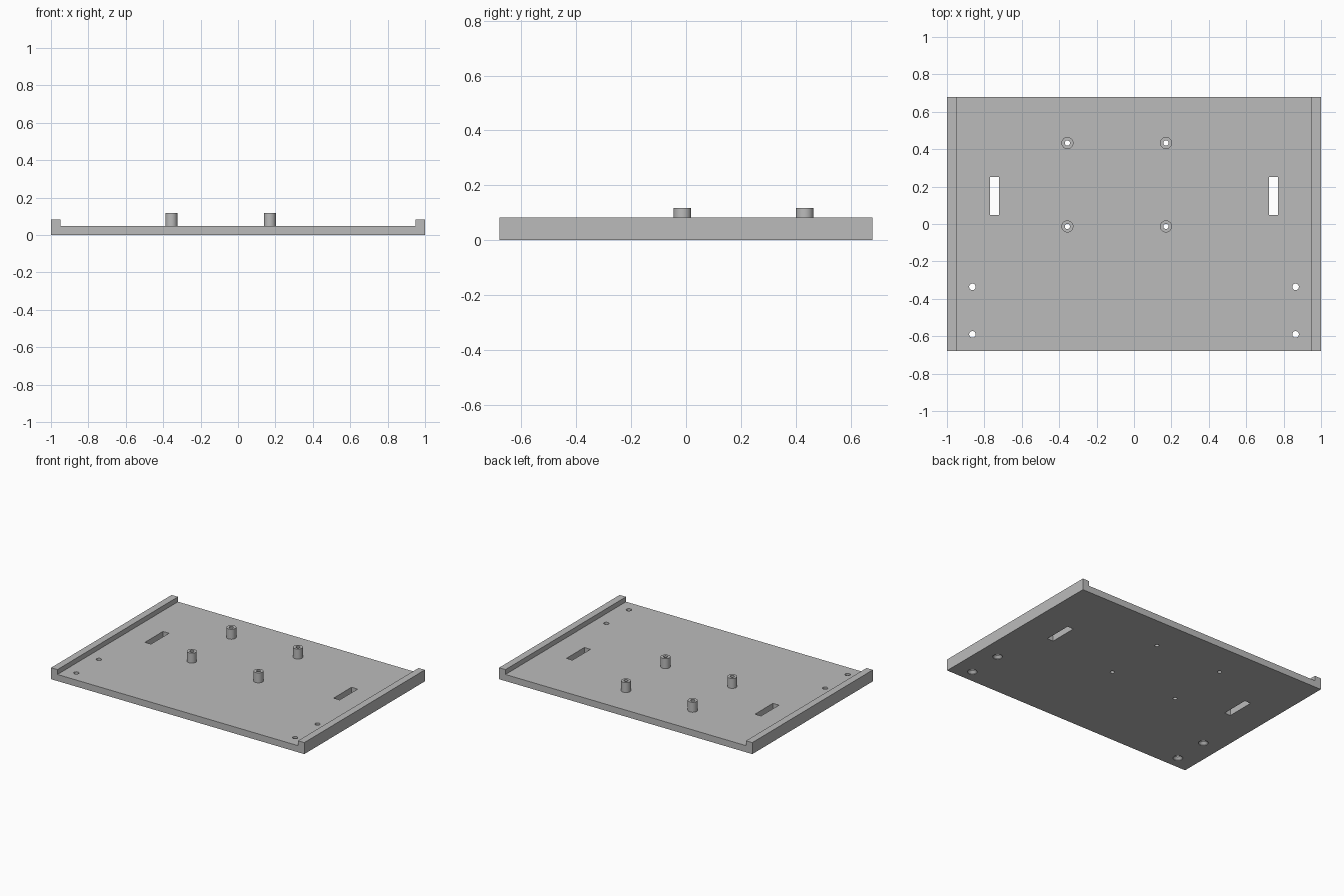
import bpy, bmesh, math

default = bpy.data.objects.get("Cube")
if default:
    bpy.data.objects.remove(default, do_unlink=True)

HALF_X, HALF_Y = 1.0, 0.68
FLOOR, RAIL_TOP, RAIL_W = 0.047, 0.082, 0.05
POST_TOP, POST_R, POST_BORE = 0.118, 0.032, 0.014
SIDES = 32

grey = bpy.data.materials.new("plain grey")
grey.use_nodes = True
colour = (0.5, 0.5, 0.5, 1)
grey.diffuse_color = colour
grey.node_tree.nodes["Principled BSDF"].inputs["Base Color"].default_value = colour


def finish(bm, name):
    bmesh.ops.recalc_face_normals(bm, faces=bm.faces)
    mesh = bpy.data.meshes.new(name)
    bm.to_mesh(mesh)
    bm.free()
    mesh.materials.append(grey)
    obj = bpy.data.objects.new(name, mesh)
    bpy.context.collection.objects.link(obj)
    return obj


def smooth(obj):
    bpy.ops.object.select_all(action="DESELECT")
    obj.select_set(True)
    bpy.context.view_layer.objects.active = obj
    bpy.ops.object.shade_smooth_by_angle(angle=math.radians(35))


def lathe(bm, profile, x, y, closed=False):
    """Turn (radius, z) points about a vertical axis; cap the ends unless closed."""
    rings = []
    for r, z in profile:
        angles = [2 * math.pi * i / SIDES for i in range(SIDES)]
        rings.append([bm.verts.new((x + r * math.cos(a), y + r * math.sin(a), z))
                      for a in angles])
    pairs = list(zip(rings, rings[1:]))
    if closed:
        pairs.append((rings[-1], rings[0]))
    else:
        bm.faces.new(rings[0])
        bm.faces.new(rings[-1])
    for low, high in pairs:
        for i in range(SIDES):
            j = (i + 1) % SIDES
            bm.faces.new((low[i], low[j], high[j], high[i]))


# Base plate with a raised rail along each side
inner = HALF_X - RAIL_W
right_half = [(HALF_X, 0), (HALF_X, RAIL_TOP), (inner, RAIL_TOP), (inner, FLOOR)]
outline = right_half + [(-x, z) for x, z in reversed(right_half)]
bm = bmesh.new()
face = bm.faces.new([bm.verts.new((x, -HALF_Y, z)) for x, z in outline])
side = bmesh.ops.extrude_face_region(bm, geom=[face])
bmesh.ops.translate(bm, vec=(0, 2 * HALF_Y, 0),
                    verts=[v for v in side["geom"] if isinstance(v, bmesh.types.BMVert)])
plate = finish(bm, "base_plate")

# Cutter for slots, countersunk screw holes and post bores
post_spots = [(x, y) for x in (-0.356, 0.171) for y in (-0.013, 0.433)]
bm = bmesh.new()
for sx in (-1, 1):
    slot = bmesh.ops.create_cube(bm, size=1)["verts"]
    bmesh.ops.scale(bm, vec=(0.048, 0.203, 0.3), verts=slot)
    bmesh.ops.translate(bm, vec=(sx * 0.745, 0.15, 0), verts=slot)
    for y in (-0.59, -0.336):
        lathe(bm, [(0.032, -0.05), (0.032, 0.004), (0.0175, 0.02), (0.0175, 0.1)],
              sx * 0.864, y)
for x, y in post_spots:
    lathe(bm, [(POST_BORE, -0.05), (POST_BORE, 0.1)], x, y)
cutter = finish(bm, "hole_cutter")
cutter.hide_render = True

cut = plate.modifiers.new("holes", "BOOLEAN")
cut.operation = "DIFFERENCE"
cut.solver = "EXACT"
cut.object = cutter
bpy.context.view_layer.objects.active = plate
bpy.ops.object.modifier_apply(modifier=cut.name)
bpy.data.objects.remove(cutter, do_unlink=True)
smooth(plate)

# Hollow mounting posts
for n, (x, y) in enumerate(post_spots, 1):
    bm = bmesh.new()
    lathe(bm, [(POST_R, FLOOR), (POST_R, POST_TOP),
               (POST_BORE, POST_TOP), (POST_BORE, FLOOR)], x, y, closed=True)
    smooth(finish(bm, f"mounting_post_{n}"))
